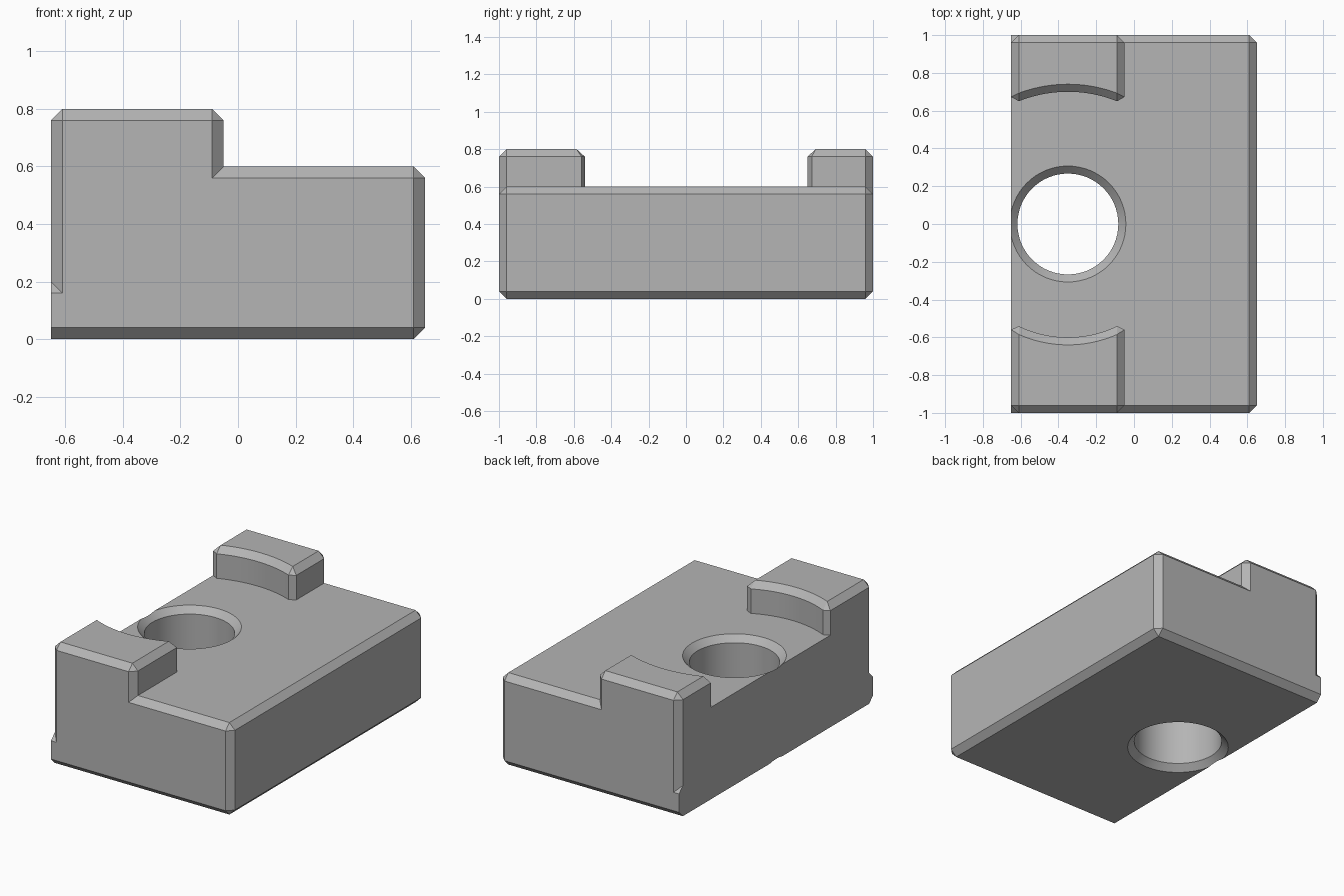
import bpy, bmesh, math

if "Cube" in bpy.data.objects:
    bpy.data.objects.remove(bpy.data.objects["Cube"])

C = 0.04                  # chamfer width
X0, X1 = -0.65, 0.65      # block sides
STEP = -0.05              # inner side of the raised lugs
TOP, LUG_TOP, NOTCH = 0.6, 0.8, 0.2
HOLE_X, HOLE_R = -0.35, 0.267

grey = bpy.data.materials.new("plain_grey")
grey.use_nodes = True
colour = (0.46, 0.46, 0.46, 1)
grey.diffuse_color = colour
grey.node_tree.nodes["Principled BSDF"].inputs["Base Color"].default_value = colour


def loft(name, rings):
    """Closed solid through rings that have equal point counts."""
    bm = bmesh.new()
    loops = [[bm.verts.new(p) for p in ring] for ring in rings]
    n = len(loops[0])
    for low, high in zip(loops, loops[1:]):
        for i in range(n):
            j = (i + 1) % n
            bm.faces.new((low[i], low[j], high[j], high[i]))
    bm.faces.new(loops[0][::-1])
    bm.faces.new(loops[-1])
    bmesh.ops.remove_doubles(bm, verts=bm.verts, dist=0.0001)
    bmesh.ops.recalc_face_normals(bm, faces=bm.faces)
    mesh = bpy.data.meshes.new(name)
    bm.to_mesh(mesh)
    bm.free()
    mesh.materials.append(grey)
    obj = bpy.data.objects.new(name, mesh)
    bpy.context.collection.objects.link(obj)
    return obj


def mirrored(half):
    return half + [(x, -y, z) for x, y, z in reversed(half)]


def level(z, notched):
    """Full-size outline of the block, with or without cut left corners."""
    left = (X0, -1 + C, z) if notched else (X0, -1, z)
    return mirrored([left, (X0 + C, -1, z), (X1 - C, -1, z), (X1, -1 + C, z)])


def end_level(z):
    """Chamfered-in outline of the top or bottom face."""
    y = -1 + C
    return mirrored([(X0, y, z), (X0 + C, y, z), (X1 - C, y, z), (X1 - C, y, z)])


# Block, with corner cuts on one side that stop above the base
stop = mirrored([(X0, -1 + C, NOTCH), (X0 + C, -1, NOTCH - C),
                 (X1 - C, -1, NOTCH), (X1, -1 + C, NOTCH)])
block = loft("clamp_block", [end_level(0), level(C, False), level(NOTCH - C, False),
                             stop, level(TOP - C, True), end_level(TOP)])


# Raised lugs, with a hollow curved face towards the hole
def lug(name, side, radius, segments=24):
    xa, xb = X0 + C, STEP - C
    xs = [xb + (xa - xb) * i / segments for i in range(segments + 1)]

    def arc(r, x):
        return math.sqrt(r * r - (x - HOLE_X) ** 2)

    corner = arc(radius, X0) + C
    wide = [(X0, 1 - C), (xa, 1), (xb, 1), (STEP, 1 - C), (STEP, corner)]
    wide += [(x, arc(radius, x)) for x in xs] + [(X0, corner)]
    narrow = [(xa, 1 - C)] * 2 + [(xb, 1 - C)] * 2 + [(xb, arc(radius + C, xb))]
    narrow += [(x, arc(radius + C, x)) for x in xs] + [(xa, arc(radius + C, xa))]
    return loft(name, [[(x, side * y, z) for x, y in outline] for outline, z in
                       ((wide, TOP / 2), (wide, LUG_TOP - C), (narrow, LUG_TOP))])


# Through hole, countersunk at both ends
def circle(r, z, n=64):
    return [(HOLE_X + r * math.cos(math.tau * i / n),
             r * math.sin(math.tau * i / n), z) for i in range(n)]


hole = loft("hole_cutter", [circle(HOLE_R + 2 * C, -C), circle(HOLE_R, C),
                            circle(HOLE_R, TOP - C), circle(HOLE_R + 2 * C, TOP + C)])

# Join the lugs and cut the hole
bpy.context.view_layer.objects.active = block
for tool, operation in ((lug("front_lug", -1, 0.6), "UNION"),
                        (lug("back_lug", 1, 0.7), "UNION"),
                        (hole, "DIFFERENCE")):
    mod = block.modifiers.new(tool.name, "BOOLEAN")
    mod.operation, mod.object, mod.solver = operation, tool, "EXACT"
    bpy.ops.object.modifier_apply(modifier=mod.name)
    bpy.data.objects.remove(tool)

# Merge flat faces and smooth only the curved walls
bm = bmesh.new()
bm.from_mesh(block.data)
bmesh.ops.remove_doubles(bm, verts=bm.verts, dist=0.0001)
bmesh.ops.dissolve_limit(bm, angle_limit=math.radians(0.5),
                         verts=bm.verts, edges=bm.edges)
bm.to_mesh(block.data)
bm.free()
for obj in bpy.context.selected_objects:
    obj.select_set(False)
block.select_set(True)
bpy.ops.object.shade_smooth_by_angle(angle=math.radians(20))
